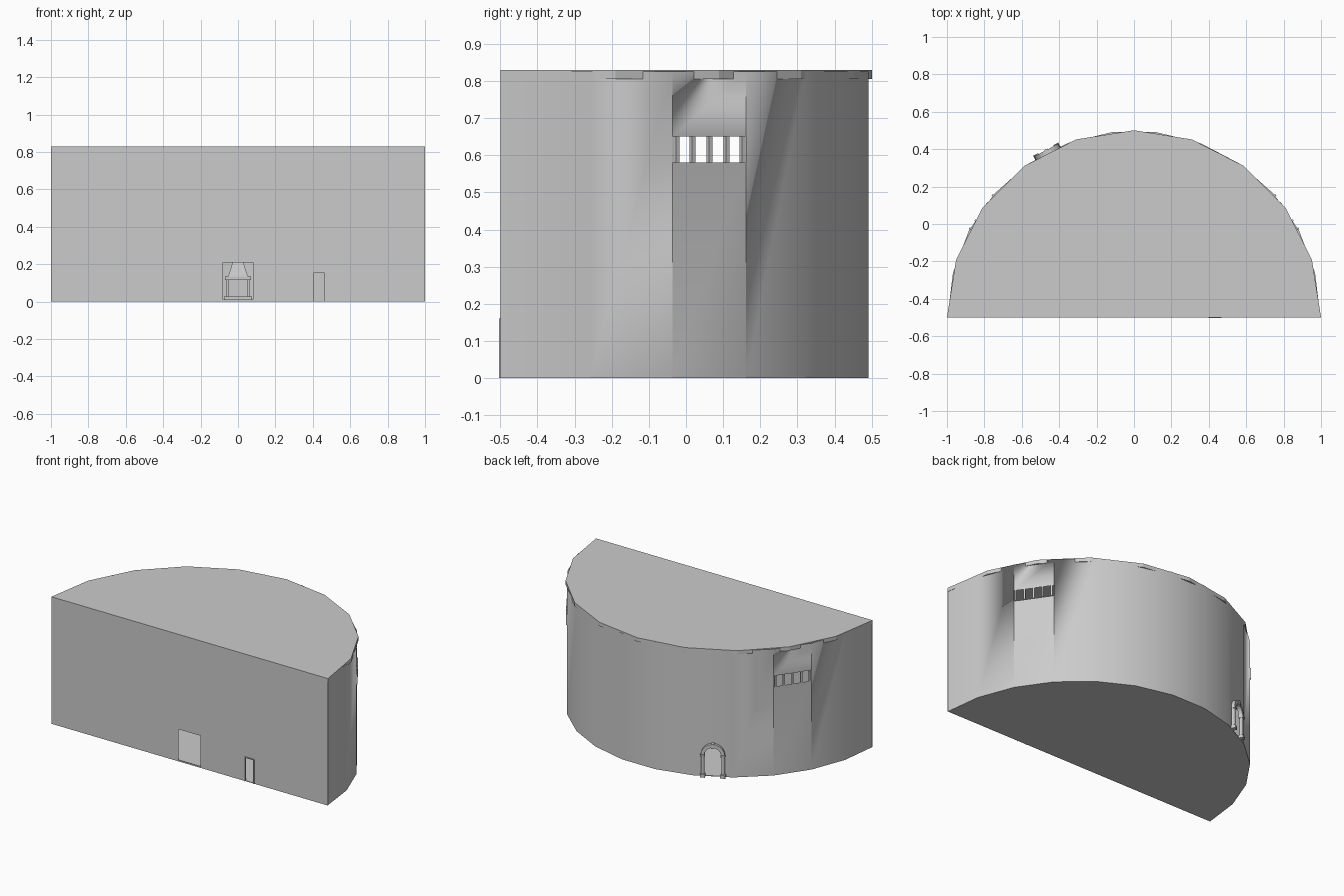
import bpy, bmesh, math
from mathutils import Matrix, Vector

if "Cube" in bpy.data.objects:
    bpy.data.objects.remove(bpy.data.objects["Cube"])

N, R, H, CY = 13, 0.997, 0.826, -0.499
STEP = math.pi / N


def make(name, bm, mat=None, normals=True):
    if normals:
        bmesh.ops.recalc_face_normals(bm, faces=bm.faces)
    me = bpy.data.meshes.new(name)
    bm.to_mesh(me)
    bm.free()
    ob = bpy.data.objects.new(name, me)
    bpy.context.collection.objects.link(ob)
    if mat:
        me.transform(mat)
    return ob


def add_box(bm, c, s):
    bmesh.ops.create_cube(bm, size=1, matrix=Matrix.Translation(c) @ Matrix.Diagonal((*s, 1)))


def add_prism(bm, pts, direction):
    face = bm.faces.new([bm.verts.new(p) for p in pts])
    out = bmesh.ops.extrude_face_region(bm, geom=[face], use_keep_orig=True)
    bmesh.ops.translate(bm, verts=[v for v in out["geom"] if isinstance(v, bmesh.types.BMVert)], vec=direction)


def rim(r, n, z):
    return [Vector((r * math.cos(math.pi * i / n), CY + r * math.sin(math.pi * i / n), z)) for i in range(n + 1)]


def wall_frame(i):
    # local x along the wall facet, local y outward, origin at the facet foot
    a = (i + 0.5) * STEP
    r = R * math.cos(STEP / 2)
    return Matrix.Translation((r * math.cos(a), CY + r * math.sin(a), 0)) @ Matrix.Rotation(a - math.pi / 2, 4, 'Z')


# roof and floor slabs
for name, r, n, z, t in (("roof", 1.0, 10, 0.805, 0.025), ("floor", R, N, 0, 0.004)):
    bm = bmesh.new()
    add_prism(bm, rim(r, n, z), (0, 0, t))
    make(name, bm)

# curved wall: window openings in facets 2 and 10, arched doorway in facet 8
bm = bmesh.new()
low = rim(R, N, 0)
half = R * math.sin(STEP / 2)
for i in range(N):
    a, b = low[i], low[i + 1]

    def panel(z0, z1):
        bm.faces.new([bm.verts.new((p.x, p.y, z)) for p, z in ((b, z0), (a, z0), (a, z1), (b, z1))][::-1])
    if i in (2, 10):
        panel(0, 0.58)
        panel(0.65, H)
    elif i == 8:
        m = wall_frame(i)
        for s in (1, -1):
            pts = [(s * half, 0), (s * half, H), (0, H)]
            pts += [(s * 0.05 * math.sin(k * math.pi / 12), 0.145 + 0.05 * math.cos(k * math.pi / 12)) for k in range(7)]
            pts.append((s * 0.05, 0))
            bm.faces.new([bm.verts.new(m @ Vector((x, 0, z))) for x, z in pts][::s])
    else:
        panel(0, H)
bmesh.ops.remove_doubles(bm, verts=bm.verts, dist=0.0001)
wall = make("curved_wall", bm)
bpy.context.view_layer.objects.active = wall
wall.select_set(True)
bpy.ops.object.shade_smooth_by_angle(angle=math.radians(30))

# flat front wall with a wide opening and a small doorway
bm = bmesh.new()
xs = [-1, -0.08, 0.08, 0.4, 0.465, 1]
zs = [0, 0.01, 0.155, 0.21, 0.83]
for i in range(5):
    for j in range(4):
        if (i == 1 and j in (1, 2)) or (i == 3 and j < 2):
            continue
        q = ((xs[i], zs[j]), (xs[i + 1], zs[j]), (xs[i + 1], zs[j + 1]), (xs[i], zs[j + 1]))
        bm.faces.new([bm.verts.new((x, CY, z)) for x, z in q])
bmesh.ops.remove_doubles(bm, verts=bm.verts, dist=0.0001)
bmesh.ops.dissolve_limit(bm, angle_limit=0.01, verts=bm.verts, edges=bm.edges)
make("front_wall", bm, normals=False)

# thin surround of the small front doorway
bm = bmesh.new()
for x in (0.4, 0.465):
    add_box(bm, (x, CY, 0.079), (0.006, 0.008, 0.158))
add_box(bm, (0.4325, CY, 0.157), (0.071, 0.008, 0.006))
make("front_door_surround", bm)

# barred windows
for side, i in (("right", 2), ("left", 10)):
    bm = bmesh.new()
    for t in (0.05, 0.27, 0.5, 0.73, 0.95):
        add_box(bm, ((t - 0.5) * 2 * half, 0, 0.615), (0.011, 0.012, 0.07))
    make(side + "_window_bars", bm, wall_frame(i))

# arched door surround with pillars, bases, capitals and keystone
bm = bmesh.new()
arc = [k * math.pi / 10 for k in range(11)]
outer = [Vector((0.072 * math.cos(a), -0.005, 0.145 + 0.072 * math.sin(a))) for a in arc]
inner = [Vector((0.05 * math.cos(a), -0.005, 0.145 + 0.05 * math.sin(a))) for a in arc]
add_prism(bm, outer + inner[::-1], (0, 0.025, 0))
for s in (-1, 1):
    bmesh.ops.create_cone(bm, cap_ends=True, segments=12, radius1=0.011, radius2=0.011, depth=0.145,
                          matrix=Matrix.Translation((s * 0.061, 0.008, 0.0725)))
    add_box(bm, (s * 0.061, 0.01, 0.01), (0.03, 0.032, 0.02))
    add_box(bm, (s * 0.061, 0.01, 0.142), (0.027, 0.03, 0.012))
add_box(bm, (0, 0.01, 0.206), (0.018, 0.03, 0.03))
make("arched_door_surround", bm, wall_frame(8))

# fireplace on the inside of the back wall, seen through the front opening
bm = bmesh.new()
add_box(bm, (0, 0.43, 0.016), (0.15, 0.1, 0.024))
for s in (-1, 1):
    add_box(bm, (s * 0.055, 0.445, 0.07), (0.015, 0.07, 0.1))
add_box(bm, (0, 0.44, 0.125), (0.14, 0.09, 0.018))
bmesh.ops.create_cone(bm, cap_ends=True, segments=4, radius1=0.075, radius2=0.02, depth=0.12,
                      matrix=Matrix.Translation((0, 0.435, 0.194)) @ Matrix.Diagonal((1, 0.7, 1, 1))
                      @ Matrix.Rotation(math.pi / 4, 4, 'Z'))
make("fireplace", bm)
